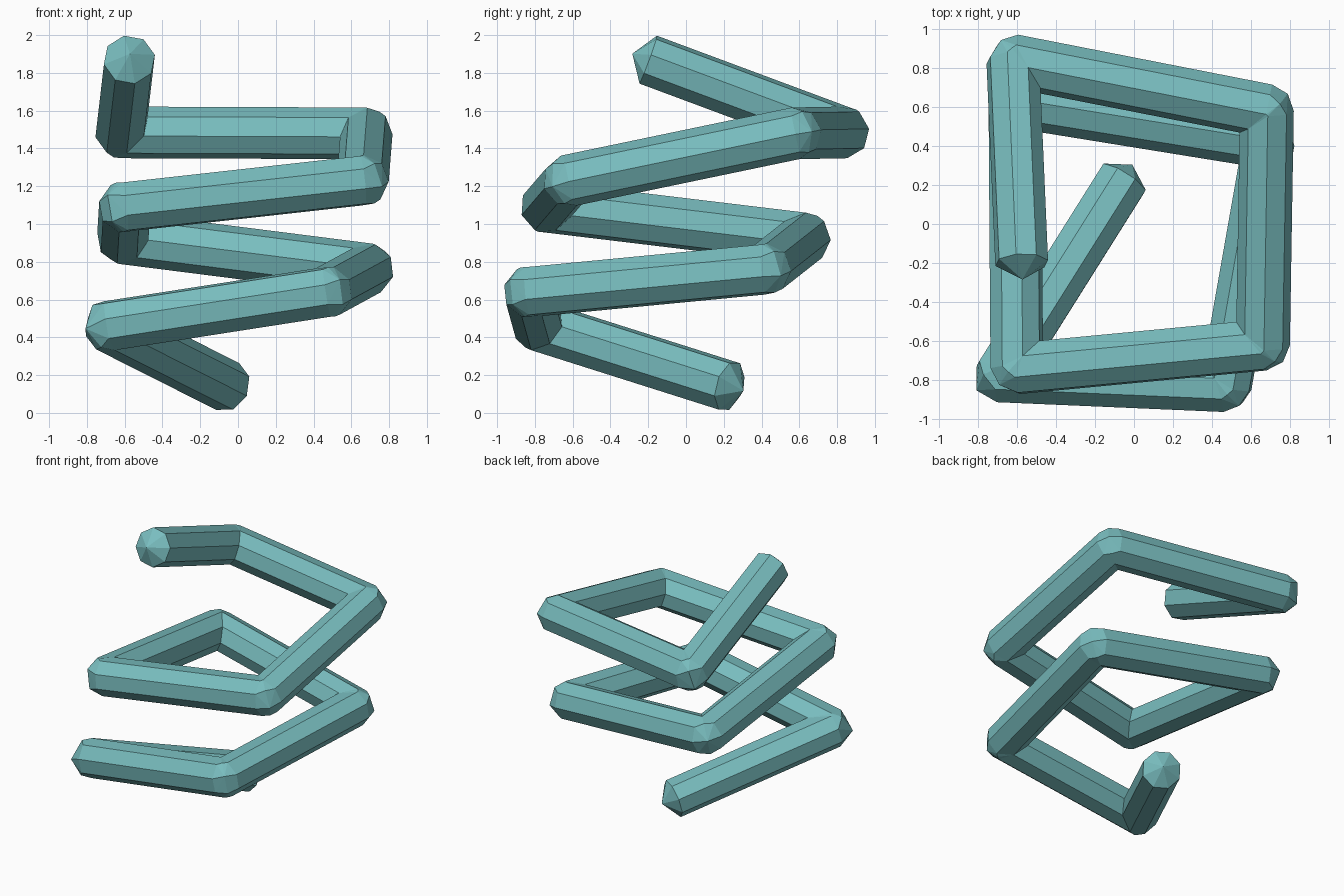
import bpy, bmesh, math
from mathutils import Vector

if "Cube" in bpy.data.objects:
    bpy.data.objects.remove(bpy.data.objects["Cube"])

R, SIDES, CAP = 0.138, 8, 0.09
path = [Vector(p) for p in (
    (-0.055, 0.23, 0.14), (-0.69, -0.78, 0.46), (0.47, -0.83, 0.64),
    (0.69, 0.42, 0.76), (-0.61, 0.63, 0.925), (-0.60, -0.74, 1.09),
    (0.66, -0.62, 1.23), (0.68, 0.58, 1.48), (-0.62, 0.835, 1.485),
    (-0.575, -0.20, 1.87))]
dirs = [(b - a).normalized() for a, b in zip(path, path[1:])]

# Octagonal offsets around the first segment
u = dirs[0].orthogonal().normalized()
v = dirs[0].cross(u)
offs = [R * (math.cos(a) * u + math.sin(a) * v)
        for a in (2 * math.pi * (i + 0.5) / SIDES for i in range(SIDES))]

# Rings: inner side of each bend is mitred, outer side is rounded
rings = [[path[0] + o for o in offs]]
for p, d1, d2 in zip(path[1:-1], dirs, dirs[1:]):
    n = d1 + d2
    turn = d1.rotation_difference(d2)
    before, middle, after = [], [], []
    nxt = [turn @ o for o in offs]
    for o1, o2 in zip(offs, nxt):
        t = -o1.dot(n) / d1.dot(n)
        if t < 0:
            q = p + o1 + t * d1
            trio = (q, q, q)
        else:
            trio = (p + o1, p + R * (o1 + o2).normalized(), p + o2)
        for ring, q in zip((before, middle, after), trio):
            ring.append(q)
    rings += [before, middle, after]
    offs = nxt
rings.append([path[-1] + o for o in offs])

# Skin the rings and close both ends with blunt points
bm = bmesh.new()
loops = [[bm.verts.new(q) for q in r] for r in rings]
for a, b in zip(loops, loops[1:]):
    for i in range(SIDES):
        j = (i + 1) % SIDES
        bm.faces.new((a[i], a[j], b[j], b[i]))
for ring, tip in ((loops[0], path[0] - CAP * dirs[0]),
                  (loops[-1], path[-1] + CAP * dirs[-1])):
    apex = bm.verts.new(tip)
    for i in range(SIDES):
        bm.faces.new((ring[i], ring[(i + 1) % SIDES], apex))
bmesh.ops.remove_doubles(bm, verts=bm.verts, dist=0.0005)
bmesh.ops.triangulate(bm, faces=bm.faces)
bmesh.ops.recalc_face_normals(bm, faces=bm.faces)

mesh = bpy.data.meshes.new("bent_tube")
bm.to_mesh(mesh)
bm.free()
tube = bpy.data.objects.new("bent_tube", mesh)
bpy.context.collection.objects.link(tube)
mat = bpy.data.materials.new("teal")
mat.diffuse_color = (0.19, 0.51, 0.52, 1)
mat.use_nodes = True
mat.node_tree.nodes["Principled BSDF"].inputs["Base Color"].default_value = mat.diffuse_color
mesh.materials.append(mat)
